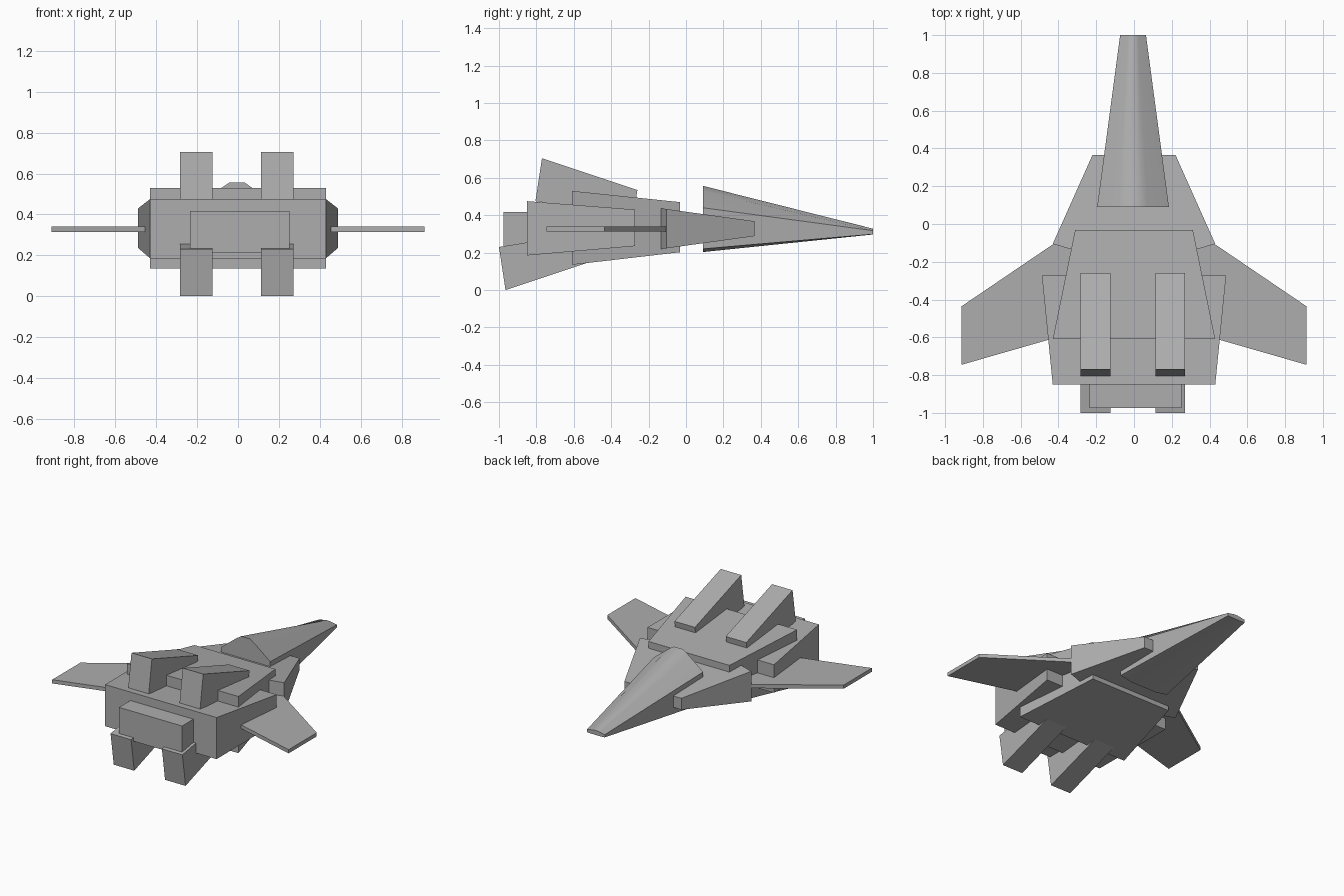
import bpy, bmesh, math

if "Cube" in bpy.data.objects:
    bpy.data.objects.remove(bpy.data.objects["Cube"])

# Darker grey for the whole craft
grey = bpy.data.materials.new("hull_grey")
grey.diffuse_color = (0.42, 0.42, 0.42, 1.0)
grey.use_nodes = True
grey.node_tree.nodes["Principled BSDF"].inputs["Base Color"].default_value = grey.diffuse_color


def loft(name, a, b):
    """Solid between two matching loops of 3D points."""
    bm = bmesh.new()
    va = [bm.verts.new(p) for p in a]
    vb = [bm.verts.new(p) for p in b]
    n = len(va)
    bm.faces.new(va)
    bm.faces.new(vb[::-1])
    for i in range(n):
        j = (i + 1) % n
        bm.faces.new((va[i], vb[i], vb[j], va[j]))
    bmesh.ops.recalc_face_normals(bm, faces=bm.faces[:])
    mesh = bpy.data.meshes.new(name)
    bm.to_mesh(mesh)
    bm.free()
    mesh.materials.append(grey)
    obj = bpy.data.objects.new(name, mesh)
    bpy.context.collection.objects.link(obj)
    return obj


def rect(y, half, z0, z1, cx=0.0):
    return [(cx - half, y, z0), (cx + half, y, z0), (cx + half, y, z1), (cx - half, y, z1)]


# Main hull plate and the wide engine block behind it
loft("hull", rect(-0.61, 0.43, 0.135, 0.53), rect(-0.033, 0.312, 0.202, 0.47))
loft("engine_block", rect(-0.85, 0.43, 0.185, 0.475), rect(-0.272, 0.488, 0.235, 0.43))

# Rear exhaust box
loft("exhaust_box", rect(-0.975, 0.243, 0.21, 0.416, 0.008), rect(-0.8, 0.243, 0.21, 0.416, 0.008))

# Tapered neck with slanted rear corners
half = [(0.22, 0.365), (0.43, -0.105), (0.33, -0.135)]
outline = half + [(-x, y) for x, y in reversed(half)]


def neck_loop(side):
    # thickness shrinks toward the front
    return [(x, y, 0.328 + side * (0.04 + 0.065 * (0.365 - y) / 0.47)) for x, y in outline]


loft("neck", neck_loop(-1), neck_loop(1))

# Nose: arched top, upright sides, slightly rounded underside
right = [(0.035, 0.557), (0.075, 0.53), (0.19, 0.44), (0.19, 0.22), (0.1, 0.203)]
section = right + [(-x, z) for x, z in reversed(right)]
back = [(x - 0.005, 0.09, z) for x, z in section]
tip = [(x * 0.36 - 0.005, 1.0, 0.297 + (z - 0.203) * 0.087) for x, z in section]
nose = loft("nose", back, tip)
bpy.context.view_layer.objects.active = nose
nose.select_set(True)
bpy.ops.object.shade_smooth_by_angle(angle=math.radians(45))
nose.select_set(False)

# Upper and lower fins share one side profile; the lower one is flipped and moved back
profile = [(-0.77, 0.705), (-0.26, 0.535), (-0.282, 0.39), (-0.805, 0.475)]
wing = [(0.3, -0.02), (0.912, -0.435), (0.912, -0.745), (0.3, -0.569)]
for label, s in (("left", -1), ("right", 1)):
    cx = s * 0.198 - 0.006
    for level, pts in (("upper", profile), ("lower", [(y - 0.195, 0.705 - z) for y, z in profile])):
        loft(f"{label}_{level}_fin",
             [(cx - 0.079, y, z) for y, z in pts],
             [(cx + 0.079, y, z) for y, z in pts])
    # Thin swept wing
    loft(f"{label}_wing",
         [(s * x, y, 0.314) for x, y in wing],
         [(s * x, y, 0.34) for x, y in wing])
